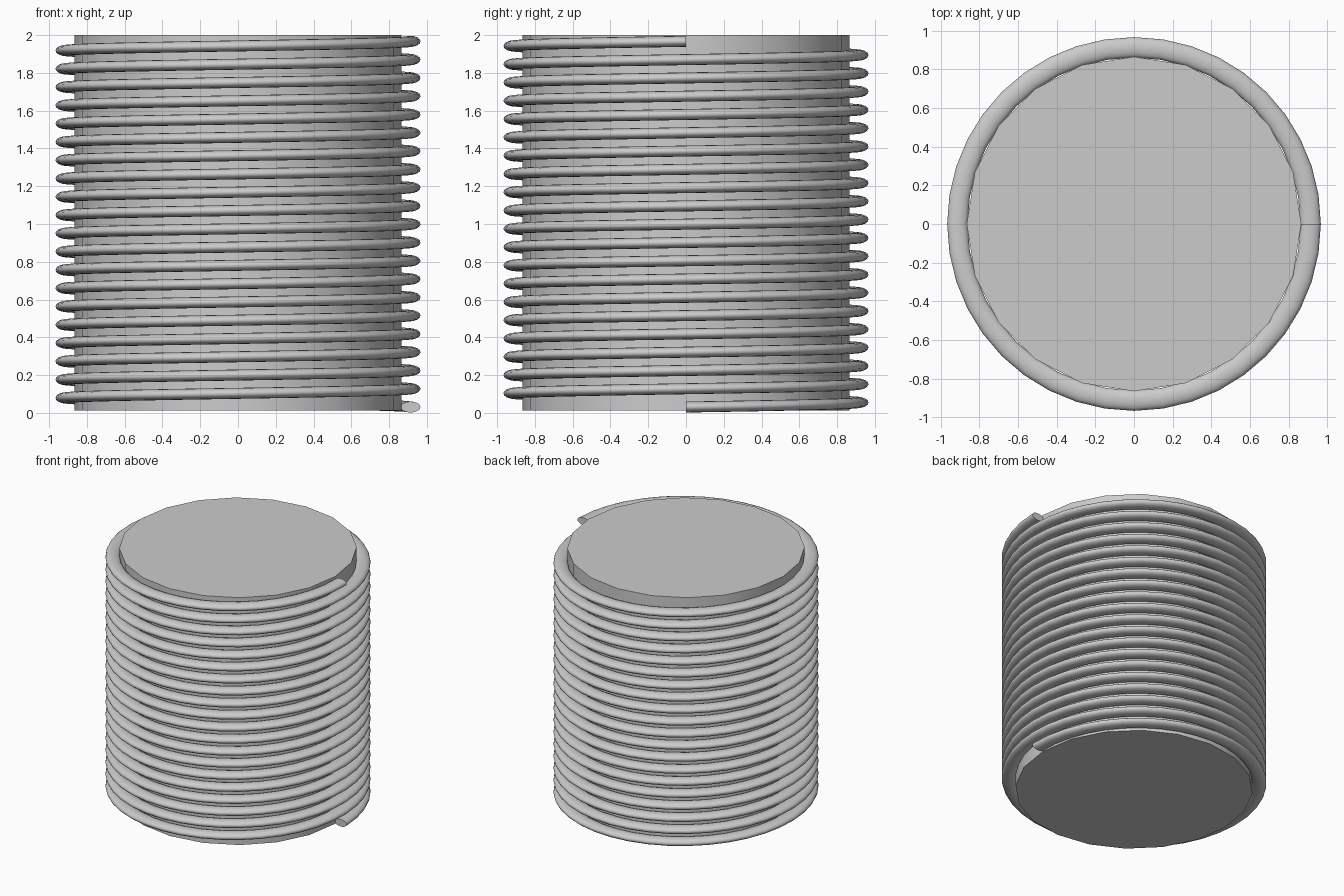
import bpy, bmesh
from math import sin, cos, pi, radians

if "Cube" in bpy.data.objects:
    bpy.data.objects.remove(bpy.data.objects["Cube"])

TURNS, STEPS, SIDES = 20, 40, 16
PITCH, START_Z = 0.0968, 0.031
COIL_R, HALF_W, HALF_H = 0.913, 0.053, 0.029


def finish(obj, angle):
    bpy.ops.object.select_all(action='DESELECT')
    obj.select_set(True)
    bpy.context.view_layer.objects.active = obj
    bpy.ops.object.shade_smooth_by_angle(angle=radians(angle))


# Solid 20-sided core
bm = bmesh.new()
ring = [bm.verts.new((0.865 * cos(i * pi / 10), 0.865 * sin(i * pi / 10), 0.012)) for i in range(20)]
base = bm.faces.new(ring)
ext = bmesh.ops.extrude_face_region(bm, geom=[base], use_keep_orig=True)
for v in ext["geom"]:
    if isinstance(v, bmesh.types.BMVert):
        v.co.z = 2.0
bmesh.ops.recalc_face_normals(bm, faces=bm.faces)
mesh = bpy.data.meshes.new("core")
bm.to_mesh(mesh)
bm.free()
core = bpy.data.objects.new("core", mesh)
bpy.context.collection.objects.link(core)
finish(core, 30)

# Wound coil: oval section swept up a helix, capped at both ends
bm = bmesh.new()
rings = []
for i in range(TURNS * STEPS + 1):
    a = 2 * pi * i / STEPS
    z = START_Z + PITCH * i / STEPS
    section = []
    for j in range(SIDES):
        t = 2 * pi * j / SIDES
        r = COIL_R + HALF_W * cos(t)
        section.append(bm.verts.new((r * cos(a), r * sin(a), z + HALF_H * sin(t))))
    rings.append(section)
for lo, hi in zip(rings, rings[1:]):
    for j in range(SIDES):
        k = (j + 1) % SIDES
        bm.faces.new((lo[j], lo[k], hi[k], hi[j]))
bm.faces.new(rings[0])
bm.faces.new(rings[-1])
bmesh.ops.recalc_face_normals(bm, faces=bm.faces)
mesh = bpy.data.meshes.new("coil")
bm.to_mesh(mesh)
bm.free()
coil = bpy.data.objects.new("coil", mesh)
bpy.context.collection.objects.link(coil)
finish(coil, 50)
